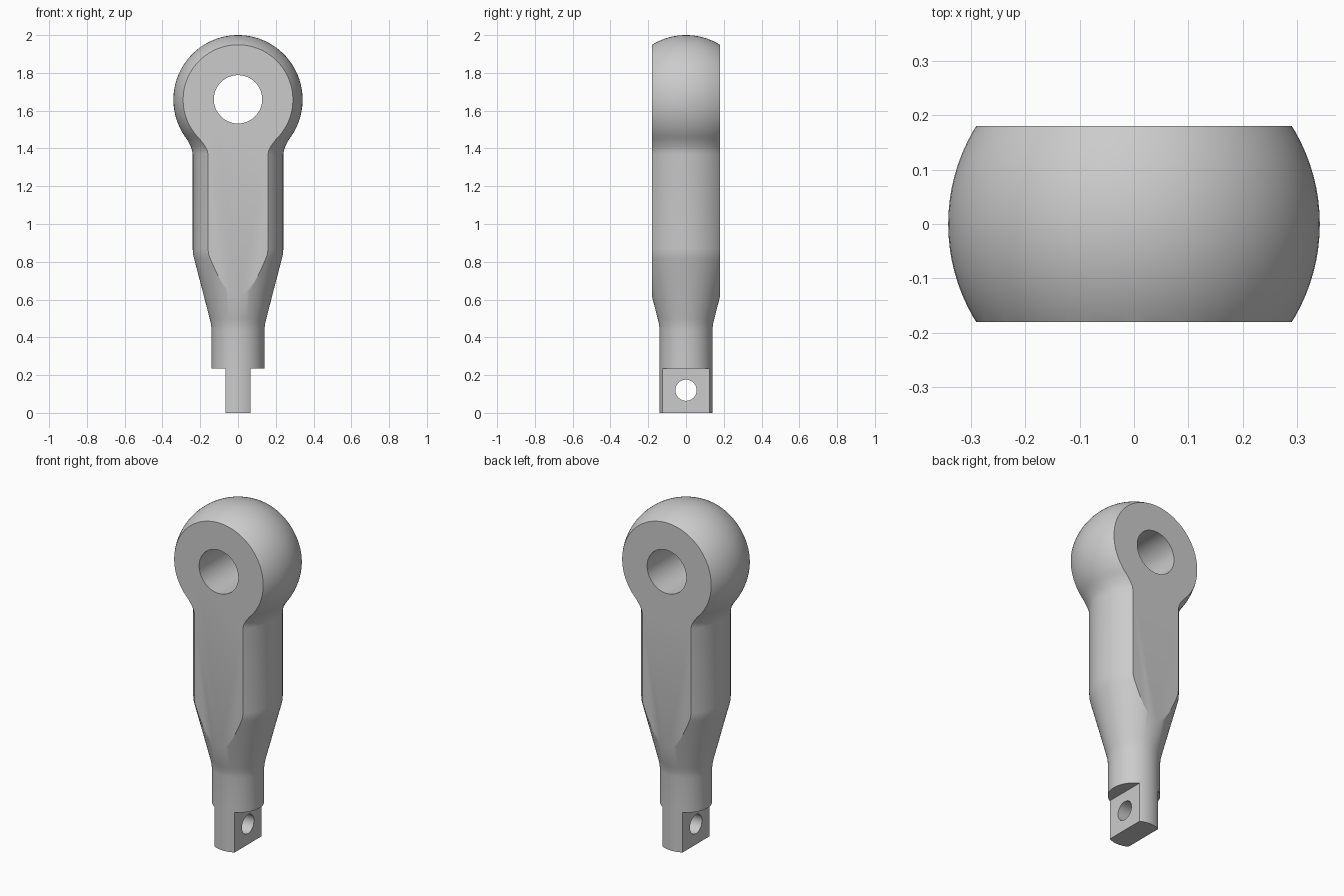
import bpy, bmesh, math
from mathutils import Matrix

if "Cube" in bpy.data.objects:
    bpy.data.objects.remove(bpy.data.objects["Cube"])

SEG = 96


def finish(bm, name):
    bmesh.ops.recalc_face_normals(bm, faces=bm.faces)
    me = bpy.data.meshes.new(name)
    bm.to_mesh(me)
    bm.free()
    ob = bpy.data.objects.new(name, me)
    bpy.context.collection.objects.link(ob)
    return ob


def lathe(name, profile):
    bm = bmesh.new()
    rings = []
    for r, z in profile:
        if r == 0:
            rings.append([bm.verts.new((0, 0, z))] * SEG)
        else:
            rings.append([bm.verts.new((r * math.cos(2 * math.pi * i / SEG),
                                        r * math.sin(2 * math.pi * i / SEG), z))
                          for i in range(SEG)])
    for a, b in zip(rings, rings[1:]):
        for i in range(SEG):
            j = (i + 1) % SEG
            bm.faces.new(list(dict.fromkeys((a[i], a[j], b[j], b[i]))))
    return finish(bm, name)


def box(name, centre, size):
    bm = bmesh.new()
    bmesh.ops.create_cube(bm, size=1, matrix=Matrix.Translation(centre) @ Matrix.Diagonal((*size, 1)))
    return finish(bm, name)


def pin(name, radius, z, axis):
    bm = bmesh.new()
    bmesh.ops.create_cone(bm, cap_ends=True, segments=64, radius1=radius, radius2=radius, depth=2,
                          matrix=Matrix.Translation((0, 0, z)) @ Matrix.Rotation(math.pi / 2, 4, axis))
    return finish(bm, name)


# Turned blank: stem, taper, body, filleted neck and ball head
profile = [(0, 0), (0.14, 0), (0.14, 0.235), (0.14, 0.44), (0.143, 0.47), (0.15, 0.5),
           (0.19, 0.655), (0.232, 0.815), (0.238, 0.84), (0.24, 0.87),
           (0.24, 1.37), (0.243, 1.39), (0.25, 1.411), (0.261, 1.432)]
for k in range(33):
    a = math.radians(-38 + 128 * k / 32)
    profile.append((0 if k == 32 else 0.342 * math.cos(a), 1.658 + 0.342 * math.sin(a)))
rod = lathe("rod_end", profile)

# Flats, tang shoulders and pin holes
cutters = [box(f"flat_cutter_{s}", (0, s * 0.68, 1), (2, 1, 3)) for s in (-1, 1)]
cutters += [box(f"tang_cutter_{s}", (s * 0.565, 0, -0.265), (1, 1, 1)) for s in (-1, 1)]
cutters += [pin("eye_cutter", 0.128, 1.66, 'X'), pin("tang_hole_cutter", 0.056, 0.12, 'Y')]

bpy.context.view_layer.objects.active = rod
rod.select_set(True)
for c in cutters:
    m = rod.modifiers.new(c.name, 'BOOLEAN')
    m.operation = 'DIFFERENCE'
    m.solver = 'EXACT'
    m.object = c
    bpy.ops.object.modifier_apply(modifier=m.name)
for c in cutters:
    bpy.data.objects.remove(c)

bpy.ops.object.shade_smooth_by_angle(angle=math.radians(25))
